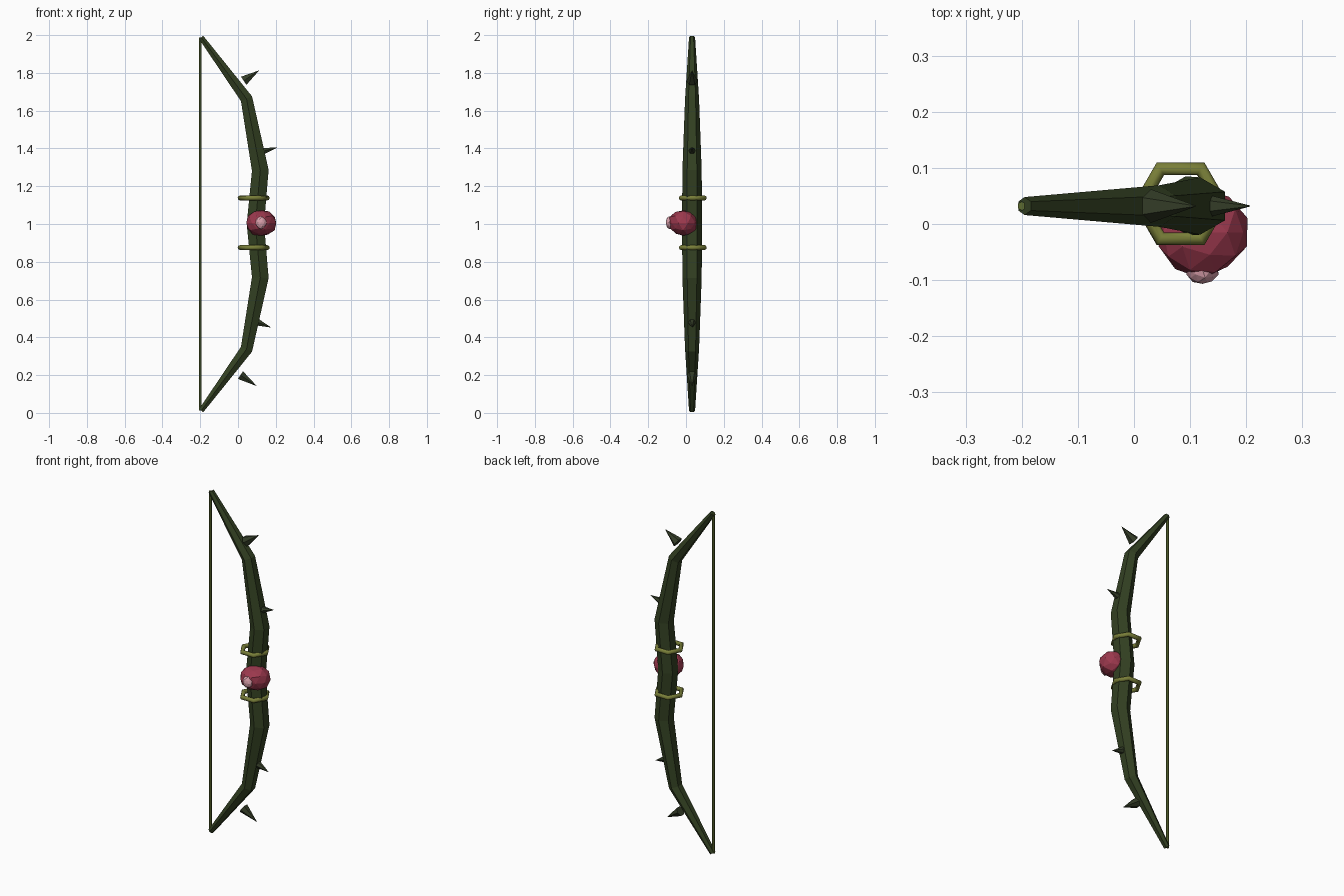
import bpy, bmesh, math, random
from mathutils import Vector

if "Cube" in bpy.data.objects:
    bpy.data.objects.remove(bpy.data.objects["Cube"])

random.seed(4)
YC = 0.032  # depth of the bow plane


def mat(name, r, g, b):
    m = bpy.data.materials.new(name)
    m.diffuse_color = (r, g, b, 1)
    m.use_nodes = True
    m.node_tree.nodes["Principled BSDF"].inputs["Base Color"].default_value = m.diffuse_color
    return m


BARK = mat("dark_green_bark", 0.033, 0.052, 0.016)
THORN = mat("thorn_green", 0.033, 0.045, 0.02)
VINE = mat("olive_vine", 0.19, 0.21, 0.04)
STRING = mat("string_green", 0.11, 0.15, 0.03)
ROSE = mat("rose_red", 0.33, 0.04, 0.075)
PINK = mat("pale_pink", 0.72, 0.36, 0.42)


def finish(bm, name, m, smooth=False):
    bmesh.ops.recalc_face_normals(bm, faces=bm.faces)
    me = bpy.data.meshes.new(name)
    bm.to_mesh(me)
    bm.free()
    me.materials.append(m)
    ob = bpy.data.objects.new(name, me)
    bpy.context.collection.objects.link(ob)
    for p in me.polygons:
        p.use_smooth = smooth
    return ob


def sweep(name, m, path, radii, sides, closed=False, up=Vector((0, 1, 0)), smooth=False):
    """Sweep a round section along a path; first section vertex points along up."""
    bm = bmesh.new()
    rings, n = [], len(path)
    for i, p in enumerate(path):
        a = path[(i - 1) % n] if closed or i else p
        b = path[(i + 1) % n] if closed or i < n - 1 else p
        t = ((b - p).normalized() + (p - a).normalized()).normalized()
        side = t.cross(up).normalized()
        rings.append([bm.verts.new(p + radii[i] * (
            up * math.cos(k * math.tau / sides) + side * math.sin(k * math.tau / sides)))
            for k in range(sides)])
    for i in range(n if closed else n - 1):
        r, s = rings[i], rings[(i + 1) % n]
        for k in range(sides):
            j = (k + 1) % sides
            bm.faces.new((r[k], r[j], s[j], s[k]))
    if not closed:
        bm.faces.new(rings[0])
        bm.faces.new(rings[-1])
    return finish(bm, name, m, smooth)


# Bow limb: half profile mirrored about mid height (x, height offset, radius)
half = [(0.092, 0, 0.053), (0.118, 0.284, 0.051), (0.045, 0.663, 0.037), (-0.195, 0.988, 0.016)]
full = [(x, -z, r) for x, z, r in reversed(half[1:])] + half
sweep("bow_limb", BARK, [Vector((x, YC, 1 + z)) for x, z, r in full], [r for x, z, r in full], 6)

# Bow string
sweep("bow_string", STRING, [Vector((-0.2, YC, 0.012)), Vector((-0.2, YC, 1.988))], [0.008] * 2, 6)

# Hexagonal vine rings around the grip
for name, z in (("upper_vine_ring", 1.138), ("lower_vine_ring", 0.875)):
    pts = [Vector((0.083 + 0.072 * math.cos(k * math.pi / 3),
                   YC + 0.004 + 0.072 * math.sin(k * math.pi / 3), z)) for k in range(6)]
    sweep(name, VINE, pts, [0.013] * 6, 8, True, Vector((0, 0, 1)), True)


# Thorns: base centre and tip in the bow plane
def thorn(name, base, tip, r):
    a, b = Vector((base[0], YC, base[1])), Vector((tip[0], YC, tip[1]))
    sweep(name, THORN, [a, b], [r, 0.0008], 6)


thorn("thorn_top", (0.03, 1.758), (0.11, 1.812), 0.03)
thorn("thorn_upper", (0.125, 1.384), (0.207, 1.404), 0.022)
thorn("thorn_lower", (0.09, 0.485), (0.173, 0.453), 0.025)
thorn("thorn_bottom", (0.013, 0.2), (0.098, 0.143), 0.028)


# Rose and its pale heart: faceted, slightly irregular balls
def ball(name, m, centre, size, subdiv, jitter):
    bm = bmesh.new()
    bmesh.ops.create_icosphere(bm, subdivisions=subdiv, radius=1)
    for v in bm.verts:
        k = 1 + random.uniform(-jitter, jitter)
        v.co = Vector(centre) + Vector([c * s * k for c, s in zip(v.co, size)])
    finish(bm, name, m)


ball("rose_bloom", ROSE, (0.122, -0.015, 1.005), (0.081, 0.079, 0.069), 2, 0.06)
ball("rose_heart", PINK, (0.122, -0.082, 1.007), (0.029, 0.026, 0.034), 2, 0.06)
